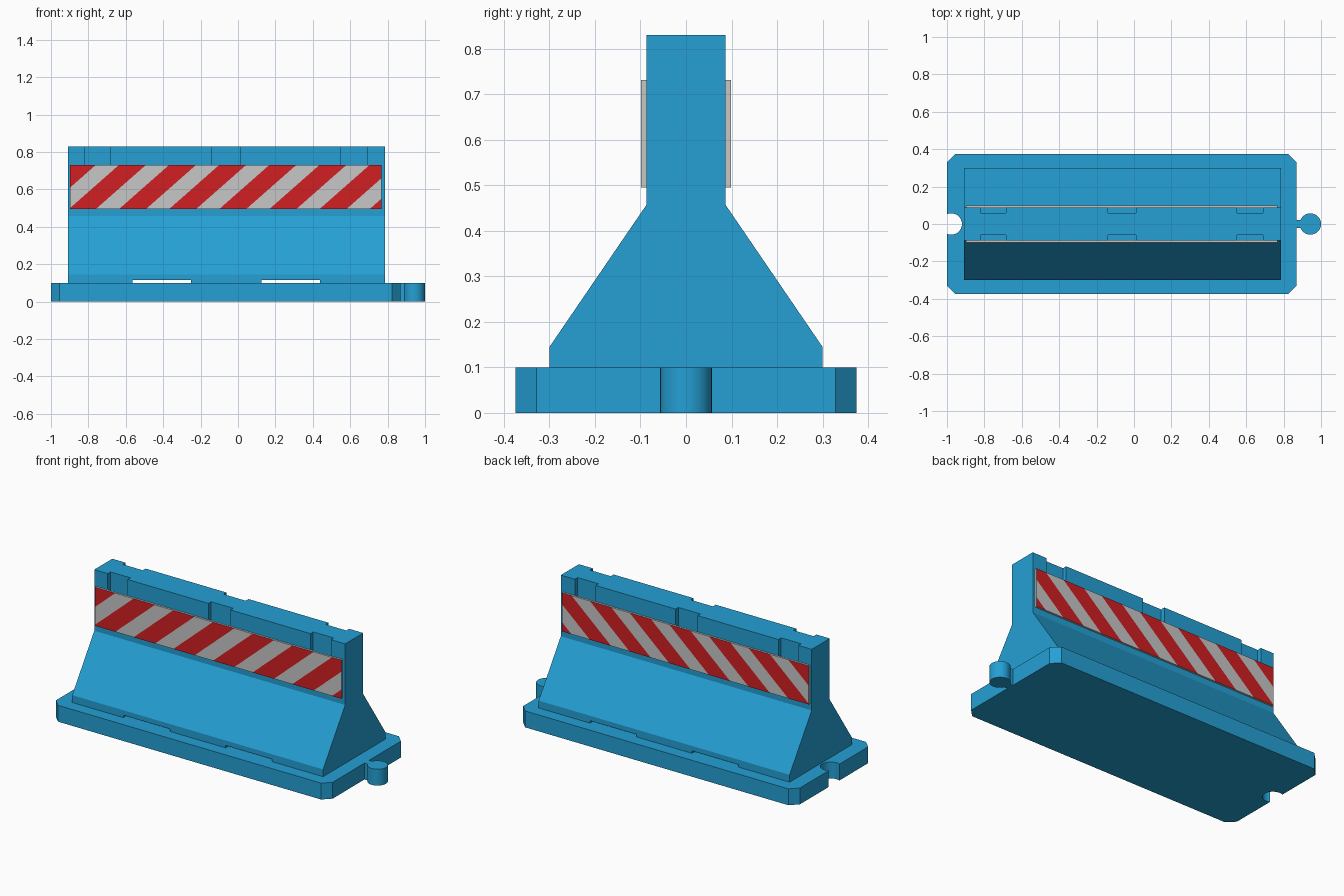
import bpy, bmesh, math
from mathutils import Vector

if "Cube" in bpy.data.objects:
    bpy.data.objects.remove(bpy.data.objects["Cube"])


def material(name, rgb):
    m = bpy.data.materials.new(name)
    m.diffuse_color = (*rgb, 1)
    m.use_nodes = True
    m.node_tree.nodes["Principled BSDF"].inputs["Base Color"].default_value = m.diffuse_color
    return m


BLUE = material("barrier blue", (0.018, 0.35, 0.66))
GREY = material("reflective grey", (0.57, 0.57, 0.57))
RED = material("stripe red", (0.64, 0.014, 0.016))


def finish(name, bm, mats):
    bmesh.ops.recalc_face_normals(bm, faces=bm.faces)
    me = bpy.data.meshes.new(name)
    bm.to_mesh(me)
    bm.free()
    for m in mats:
        me.materials.append(m)
    ob = bpy.data.objects.new(name, me)
    bpy.context.collection.objects.link(ob)
    return ob


def prism(name, points, depth):
    """Extrude a closed 3D outline along a vector."""
    bm = bmesh.new()
    face = bm.faces.new([bm.verts.new(p) for p in points])
    ext = bmesh.ops.extrude_face_region(bm, geom=[face], use_keep_orig=True)
    verts = [g for g in ext["geom"] if isinstance(g, bmesh.types.BMVert)]
    bmesh.ops.translate(bm, verts=verts, vec=depth)
    return finish(name, bm, [BLUE])


def box(name, x0, x1, y0, y1, z0, z1):
    return prism(name, [(x0, y0, z0), (x1, y0, z0), (x1, y1, z0), (x0, y1, z0)], (0, 0, z1 - z0))


def arc(cx, r, a0, a1, n=32):
    return [(cx + r * math.cos(a0 + (a1 - a0) * i / n), r * math.sin(a0 + (a1 - a0) * i / n))
            for i in range(n + 1)]


# base slab: chamfered outline with connector peg on the right and round socket on the left
L, R, W, C = -1.0, 0.87, 0.375, 0.046
peg_r, sock_x, sock_r = 0.057, -0.977, 0.057
pa = math.pi - math.asin(0.022 / peg_r)
sa = math.acos((L - sock_x) / sock_r)
outline = [(L + C, -W), (R - C, -W), (R, -W + C), (R, -0.022)]
outline += arc(1 - peg_r, peg_r, -pa, pa)
outline += [(R, 0.022), (R, W - C), (R - C, W), (L + C, W), (L, W - C)]
outline += arc(sock_x, sock_r, sa, -sa)
outline += [(L, -W + C)]
base = prism("base_slab", [(x, y, 0) for x, y in outline], (0, 0, 0.1))

# barrier wall: tapered profile extruded lengthwise
half = [(0.30, 0.1), (0.30, 0.145), (0.087, 0.457), (0.087, 0.83)]
profile = half + [(-y, z) for y, z in reversed(half)]
wall = prism("barrier_wall", [(-0.91, y, z) for y, z in profile], (1.695, 0, 0))

# cut forklift slots through the foot and grooves into the upper rail
cutters = [box("slot_cutter", x, x + 0.313, -0.5, 0.5, 0.05, 0.115) for x in (-0.564, 0.126)]
for x0, x1 in ((-0.82, -0.685), (-0.14, 0.01), (0.55, 0.69)):
    for s in (-1, 1):
        ys = sorted((s * 0.06, s * 0.2))
        cutters.append(box("groove_cutter", x0, x1, *ys, 0.6, 0.9))
for c in cutters:
    mod = wall.modifiers.new("cut", 'BOOLEAN')
    mod.operation, mod.solver, mod.object = 'DIFFERENCE', 'EXACT', c
bpy.context.view_layer.update()
wall.data = bpy.data.meshes.new_from_object(wall.evaluated_get(bpy.context.evaluated_depsgraph_get()))
wall.modifiers.clear()
for c in cutters:
    bpy.data.objects.remove(c)

# striped warning panels: plates sliced along diagonals, alternate bands red
PX0, PX1, PZ0, PZ1 = -0.898, 0.768, 0.495, 0.731
START, PERIOD, RED_W = -0.904, 0.268, 0.144
SLOPE = PERIOD / (PZ1 - PZ0)


def panel(name, side):
    y_in, y_out = side * 0.086, side * 0.099
    bm = bmesh.new()
    bmesh.ops.create_cube(bm, size=1)
    for v in bm.verts:
        v.co = (PX1 if v.co.x > 0 else PX0, y_out if v.co.y > 0 else y_in, PZ1 if v.co.z > 0 else PZ0)
    for k in range(-1, 7):
        for off in (0, RED_W):
            bmesh.ops.bisect_plane(bm, geom=bm.verts[:] + bm.edges[:] + bm.faces[:], dist=1e-6,
                                   plane_co=(START + k * PERIOD + off, 0, PZ0),
                                   plane_no=Vector((1, 0, -SLOPE)).normalized())
    for f in bm.faces:
        c = f.calc_center_median()
        band = (c.x - SLOPE * (c.z - PZ0) - START) % PERIOD
        if abs(c.y - y_out) < 1e-4 and band < RED_W:
            f.material_index = 1
    return finish(name, bm, [GREY, RED])


panel("front_striped_panel", -1)
panel("back_striped_panel", 1)

# smooth only the round peg and socket
bpy.ops.object.select_all(action='DESELECT')
base.select_set(True)
bpy.context.view_layer.objects.active = base
bpy.ops.object.shade_smooth_by_angle(angle=math.radians(30))
